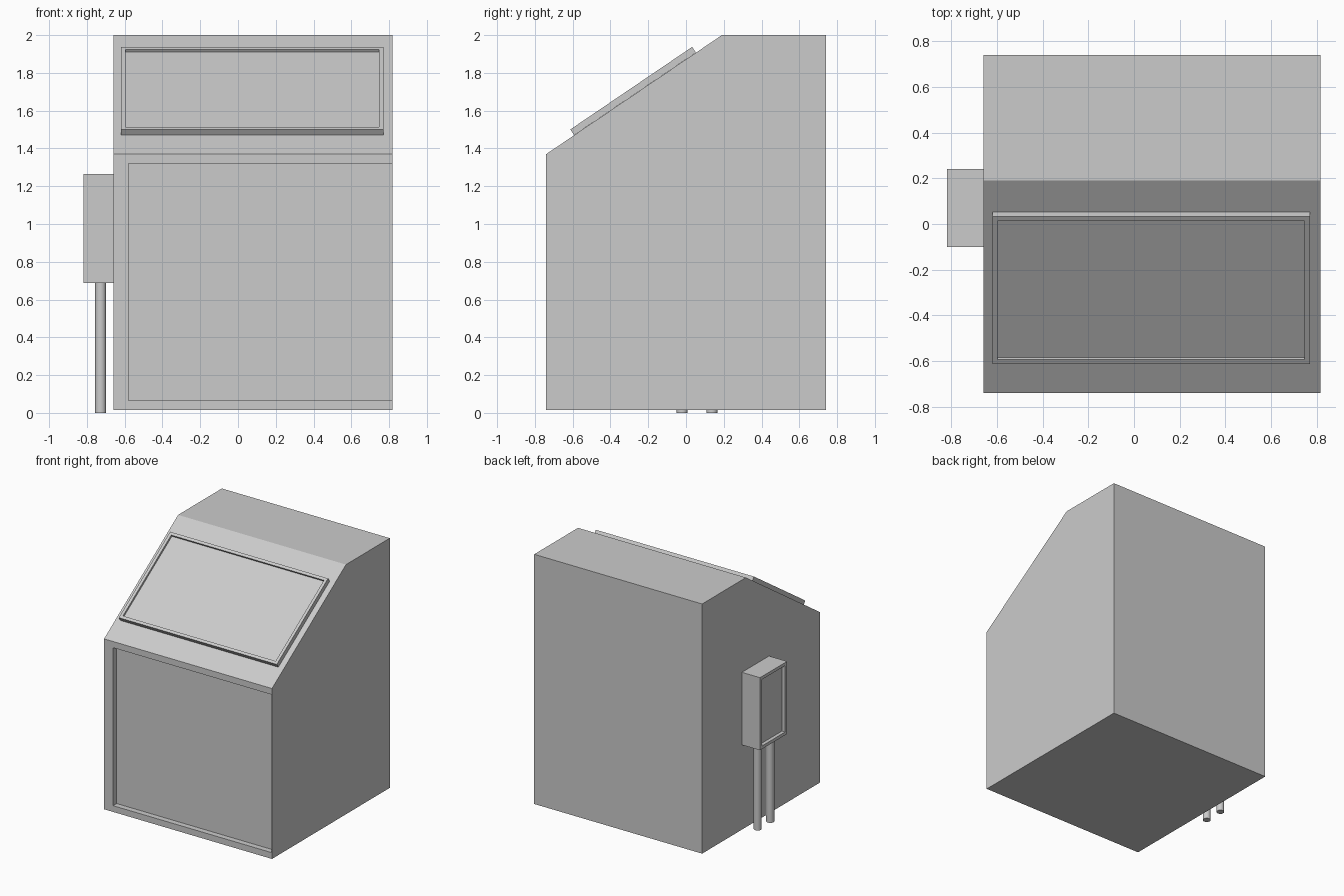
import bpy, bmesh
from math import atan2
from mathutils import Matrix, Vector

if "Cube" in bpy.data.objects:
    bpy.data.objects.remove(bpy.data.objects["Cube"])


def finish(bm, name):
    bmesh.ops.recalc_face_normals(bm, faces=bm.faces)
    me = bpy.data.meshes.new(name)
    bm.to_mesh(me)
    bm.free()
    ob = bpy.data.objects.new(name, me)
    bpy.context.collection.objects.link(ob)
    return ob


def sink(bm, direction, margin, depth, snap=None):
    """Inset the face looking along direction and push it straight in."""
    d = Vector(direction)
    bm.normal_update()
    face = max(bm.faces, key=lambda f: f.normal.dot(d))
    bmesh.ops.inset_individual(bm, faces=[face], thickness=margin)
    if snap:
        for v in face.verts:
            snap(v)
    inner = bmesh.ops.extrude_discrete_faces(bm, faces=[face])["faces"][0]
    bmesh.ops.translate(bm, verts=inner.verts, vec=-d * depth)


def box(size, centre):
    bm = bmesh.new()
    bmesh.ops.create_cube(bm, size=1)
    bmesh.ops.scale(bm, vec=size, verts=bm.verts)
    bmesh.ops.translate(bm, vec=centre, verts=bm.verts)
    return bm


# Cabinet: side profile extruded across x, with a shallow front recess
X0, X1 = -0.66, 0.817
profile = [(-0.74, 0.015), (0.74, 0.015), (0.74, 2.0), (0.19, 2.0), (-0.74, 1.37)]
bm = bmesh.new()
side = bm.faces.new([bm.verts.new((X0, y, z)) for y, z in profile])
ext = bmesh.ops.extrude_face_region(bm, geom=[side], use_keep_orig=True)["geom"]
bmesh.ops.translate(bm, vec=(X1 - X0, 0, 0),
                    verts=[g for g in ext if isinstance(g, bmesh.types.BMVert)])
bmesh.ops.recalc_face_normals(bm, faces=bm.faces)


def front_recess(v):
    # the recess runs right up to the thin right-hand side panel
    v.co.x = -0.58 if v.co.x < 0 else X1 - 0.002


sink(bm, (0, -1, 0), 0.07, 0.045, front_recess)
finish(bm, "cabinet_body")

# Framed panel lying on the sloped top
panel = box((1.39, 0.779, 0.036), (0, 0, 0.018))
sink(panel, (0, 0, 1), 0.033, 0.016)
ob = finish(panel, "sloped_panel")
ob.matrix_world = (Matrix.Translation((0.075, -0.27, 1.689))
                   @ Matrix.Rotation(atan2(0.63, 0.93), 4, "X"))

# Electrical box on the left side
switch = box((0.16, 0.34, 0.577), (-0.739, 0.07, 0.977))
sink(switch, (-1, 0, 0), 0.035, 0.028)
finish(switch, "side_control_box")

# Two conduits running from the box down to the floor
for i, y in enumerate((-0.02, 0.138)):
    bpy.ops.mesh.primitive_cylinder_add(vertices=24, radius=0.029, depth=0.69,
                                        location=(-0.727, y, 0.345))
    bpy.context.object.name = f"conduit_{i + 1}"
    bpy.ops.object.shade_smooth_by_angle()
